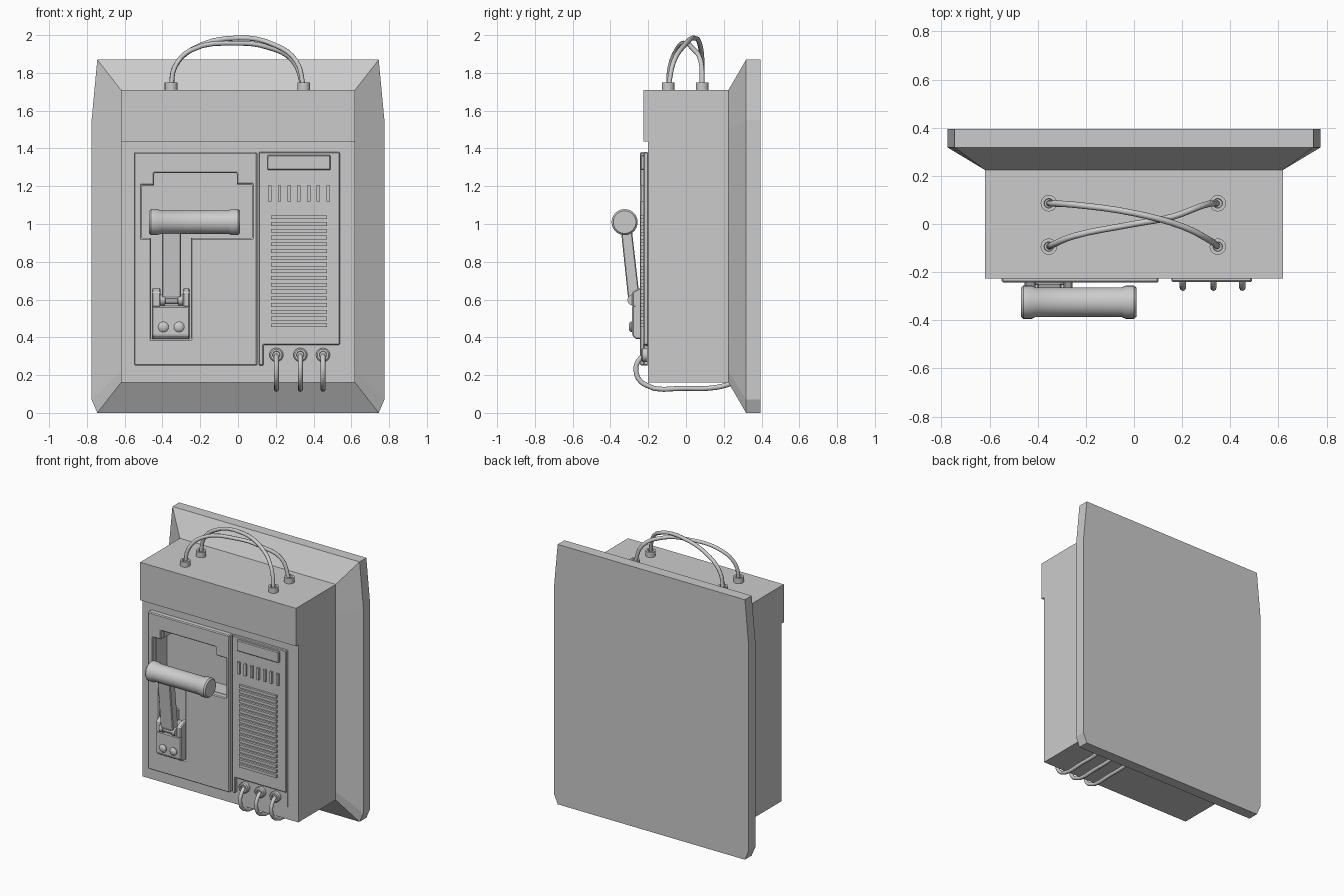
import bpy, bmesh, math
from mathutils import Vector

if "Cube" in bpy.data.objects:
    bpy.data.objects.remove(bpy.data.objects["Cube"])


def finish(name, bm, bevel=0, smooth=False):
    bmesh.ops.recalc_face_normals(bm, faces=bm.faces[:])
    me = bpy.data.meshes.new(name)
    bm.to_mesh(me)
    bm.free()
    ob = bpy.data.objects.new(name, me)
    bpy.context.collection.objects.link(ob)
    if bevel:
        add_bevel(ob, bevel)
    if smooth:
        activate(ob)
        bpy.ops.object.shade_smooth_by_angle(angle=math.radians(40))
    return ob


def activate(ob):
    bpy.ops.object.select_all(action='DESELECT')
    ob.select_set(True)
    bpy.context.view_layer.objects.active = ob


def add_bevel(ob, width):
    m = ob.modifiers.new("bevel", 'BEVEL')
    m.width, m.segments, m.limit_method = width, 1, 'ANGLE'


def loft(name, loops, bevel=0, smooth=False):
    """Skin matching closed loops and cap both ends."""
    bm = bmesh.new()
    rings = [[bm.verts.new(p) for p in loop] for loop in loops]
    n = len(rings[0])
    for a, b in zip(rings, rings[1:]):
        for i in range(n):
            bm.faces.new((a[i], a[(i + 1) % n], b[(i + 1) % n], b[i]))
    bm.faces.new(rings[0])
    bm.faces.new(rings[-1])
    return finish(name, bm, bevel, smooth)


def slab(name, xz, y0, y1, bevel=0):
    return loft(name, [[(x, y, z) for x, z in xz] for y in (y0, y1)], bevel)


def side_slab(name, yz, x0, x1, bevel=0):
    return loft(name, [[(x, y, z) for y, z in yz] for x in (x0, x1)], bevel)


def rect(x0, x1, z0, z1):
    return [(x0, z0), (x1, z0), (x1, z1), (x0, z1)]


def turned(name, centre, axis, profile, sides=20):
    """Round part from (distance along axis, radius) pairs."""
    loops = []
    for d, r in profile:
        loop = []
        for i in range(sides):
            a = 2 * math.pi * i / sides
            u, v = r * math.cos(a), r * math.sin(a)
            p = {'x': (d, u, v), 'y': (u, d, v), 'z': (u, v, d)}[axis]
            loop.append(Vector(centre) + Vector(p))
        loops.append(loop)
    return loft(name, loops, smooth=True)


def cable(name, points, radius):
    cu = bpy.data.curves.new(name, 'CURVE')
    cu.dimensions, cu.bevel_depth, cu.bevel_resolution = '3D', radius, 2
    cu.use_fill_caps, cu.resolution_u = True, 4
    sp = cu.splines.new('BEZIER')
    sp.bezier_points.add(len(points) - 1)
    for bp, p in zip(sp.bezier_points, points):
        bp.co = p
        bp.handle_left_type = bp.handle_right_type = 'AUTO'
    ob = bpy.data.objects.new(name, cu)
    bpy.context.collection.objects.link(ob)
    activate(ob)
    bpy.ops.object.convert(target='MESH')
    bpy.ops.object.shade_smooth_by_angle(angle=math.radians(60))


# Back plate with flared collar running into the housing
half = [(0.745, 0), (0.775, 0.07), (0.775, 1.55), (0.745, 1.87)]
outline = half + [(-x, z) for x, z in reversed(half)]
neck = [(0.62, 0.16), (0.62, 0.22), (0.62, 1.50), (0.62, 1.71)]
neck += [(-x, z) for x, z in reversed(neck)]
loft("back_plate", [[(x, 0.225, z) for x, z in neck],
                    [(x, 0.318, z) for x, z in outline],
                    [(x, 0.395, z) for x, z in outline]])

# Housing with overhanging header
housing = side_slab("housing", [(0.23, 0.16), (0.23, 1.71), (-0.226, 1.71),
                                (-0.226, 1.437), (-0.2, 1.437), (-0.2, 0.16)], -0.62, 0.62)

# Lever panel, with the lever well cut through it into the housing
lever_panel = slab("lever_panel", rect(-0.55, 0.102, 0.25, 1.38), -0.243, -0.199)
well = slab("well_cutter", [(-0.51, 0.925), (-0.46, 0.925), (-0.46, 0.39), (-0.25, 0.39),
                            (-0.25, 0.925), (0.075, 0.925), (0.075, 1.21), (-0.005, 1.21),
                            (-0.005, 1.27), (-0.445, 1.27), (-0.445, 1.205), (-0.51, 1.205)],
            -0.4, -0.08)
for ob in (housing, lever_panel):
    m = ob.modifiers.new("well", 'BOOLEAN')
    m.operation, m.object, m.solver = 'DIFFERENCE', well, 'EXACT'
    activate(ob)
    bpy.ops.object.modifier_apply(modifier="well")
bpy.data.objects.remove(well)
add_bevel(lever_panel, 0.006)

# Vent panel with display, slits and louvres
slab("vent_panel", [(0.11, 0.25), (0.135, 0.25), (0.135, 0.36), (0.54, 0.36),
                    (0.54, 1.38), (0.11, 1.38)], -0.224, -0.199, 0.005)
slab("display", rect(0.155, 0.49, 1.285, 1.365), -0.24, -0.22, 0.005)
for i in range(7):
    x = 0.168 + 0.0515 * i
    slab("slit", rect(x - 0.009, x + 0.009, 1.12, 1.205), -0.238, -0.22)
for i in range(17):
    z = 0.464 + 0.0357 * i
    slab("louvre", rect(0.175, 0.47, z - 0.01, z + 0.01), -0.24, -0.22)

# Terminal strip with three cables looping under the housing
slab("terminal_strip", rect(0.137, 0.54, 0.25, 0.357), -0.206, -0.199)
for x in (0.203, 0.33, 0.45):
    turned("terminal", (x, -0.2, 0.307), 'y',
           [(0, 0.037), (-0.03, 0.037), (-0.036, 0.03), (-0.036, 0.02), (-0.025, 0.018)], 16)
    cable("lower_cable", [(x, -0.205, 0.307), (x, -0.24, 0.29), (x, -0.265, 0.225),
                          (x, -0.222, 0.152), (x, 0, 0.13), (x, 0.16, 0.135),
                          (x, 0.25, 0.158)], 0.013)

# Lever bracket: base, two ears, pin and bolts
side_slab("bracket_base", [(-0.08, 0.39), (-0.265, 0.39), (-0.285, 0.41), (-0.285, 0.565),
                           (-0.24, 0.58), (-0.08, 0.58)], -0.455, -0.255, 0.006)
for x0, x1 in ((-0.455, -0.41), (-0.292, -0.255)):
    side_slab("bracket_ear", [(-0.08, 0.56), (-0.285, 0.56), (-0.285, 0.64),
                              (-0.245, 0.66), (-0.08, 0.66)], x0, x1, 0.006)
turned("lever_pin", (-0.352, -0.28, 0.598), 'x',
       [(-0.062, 0.03), (-0.035, 0.03), (-0.033, 0.022), (0.033, 0.022),
        (0.035, 0.03), (0.062, 0.03)], 16)
for x in (-0.395, -0.312):
    turned("bolt", (x, -0.284, 0.455), 'y',
           [(0, 0.028), (-0.008, 0.028), (-0.016, 0.02), (-0.019, 0.008)], 16)

# Lever arm and grip
side_slab("lever_arm", [(-0.348, 1.0), (-0.29, 1.0), (-0.25, 0.65), (-0.256, 0.6),
                        (-0.3, 0.6), (-0.308, 0.62)], -0.402, -0.302, 0.005)
turned("grip", (-0.23, -0.325, 1.01), 'x',
       [(-0.24, 0.06), (-0.23, 0.069), (-0.195, 0.069), (-0.18, 0.062),
        (0.18, 0.062), (0.195, 0.069), (0.23, 0.069), (0.24, 0.06)], 28)

# Top sockets and the two crossed cables
for x in (-0.354, 0.348):
    for y in (-0.094, 0.086):
        turned("socket", (x, y, 1.705), 'z',
               [(0, 0.034), (0.043, 0.034), (0.043, 0.02), (0.03, 0.018)], 16)
cable("upper_cable_high", [(-0.354, 0.086, 1.72), (-0.335, 0.085, 1.83), (-0.25, 0.08, 1.92),
                           (0, 0.045, 1.985), (0.2, -0.01, 1.945), (0.31, -0.065, 1.86),
                           (0.348, -0.094, 1.72)], 0.013)
cable("upper_cable_low", [(-0.354, -0.094, 1.72), (-0.335, -0.085, 1.83), (-0.25, -0.05, 1.92),
                          (0, 0.0, 1.957), (0.16, 0.03, 1.935), (0.29, 0.078, 1.865),
                          (0.348, 0.086, 1.72)], 0.013)
